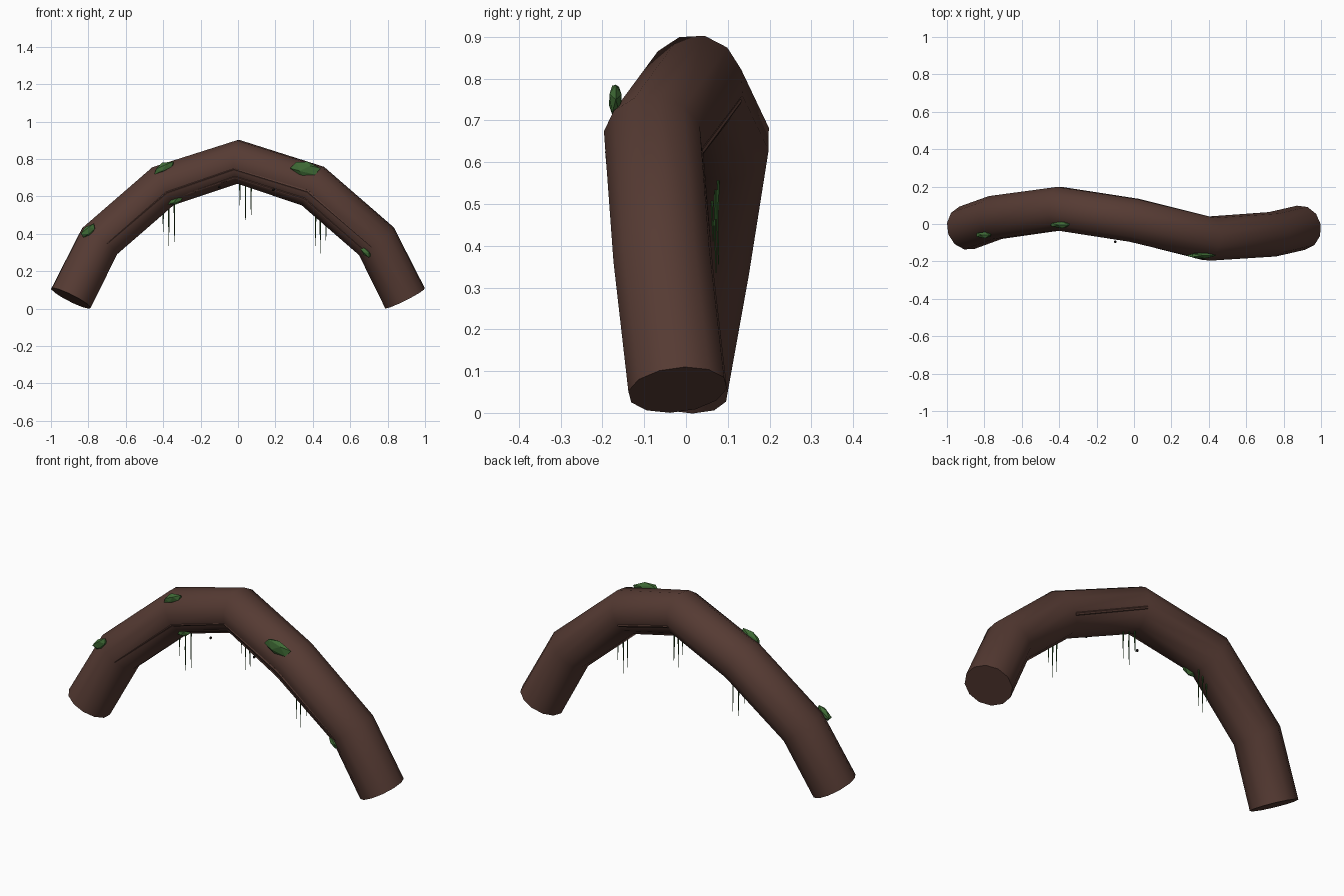
import bpy, bmesh, math, random
from mathutils import Vector, Matrix

if "Cube" in bpy.data.objects:
    bpy.data.objects.remove(bpy.data.objects["Cube"])

random.seed(4)


def material(name, rgb):
    m = bpy.data.materials.new(name)
    m.diffuse_color = (*rgb, 1)
    m.use_nodes = True
    m.node_tree.nodes["Principled BSDF"].inputs["Base Color"].default_value = m.diffuse_color
    return m


BARK = material("bark brown", (0.092, 0.043, 0.033))
RIDGE = material("dark bark", (0.060, 0.028, 0.021))
MOSS = material("moss green", (0.050, 0.147, 0.036))
VINE = material("vine green", (0.027, 0.090, 0.020))
SEED = material("seed black", (0.015, 0.012, 0.010))

# Centre line of the arched root
PATH = [Vector(p) for p in (
    (-0.893, -0.02, 0.055), (-0.74, 0.035, 0.36), (-0.40, 0.082, 0.655),
    (0, 0.02, 0.785),
    (0.40, -0.078, 0.655), (0.74, -0.055, 0.36), (0.893, -0.02, 0.055))]
RADIUS = 0.12


def tube(name, points, radius, sides_res, mat, taper=None):
    """Round tube along straight segments, as a mesh."""
    cu = bpy.data.curves.new(name, 'CURVE')
    cu.dimensions = '3D'
    cu.bevel_depth = radius
    cu.bevel_resolution = sides_res
    cu.use_fill_caps = True
    sp = cu.splines.new('POLY')
    sp.points.add(len(points) - 1)
    for i, p in enumerate(points):
        sp.points[i].co = (*p, 1)
        sp.points[i].radius = taper[i] if taper else 1
    ob = bpy.data.objects.new(name, cu)
    bpy.context.collection.objects.link(ob)
    cu.materials.append(mat)
    bpy.ops.object.select_all(action='DESELECT')
    ob.select_set(True)
    bpy.context.view_layer.objects.active = ob
    bpy.ops.object.convert(target='MESH')
    ob = bpy.context.object
    bpy.ops.object.shade_smooth_by_angle(angle=math.radians(50))
    return ob


def on_surface(i, angle, dist):
    """Point beside path point i; angle 0 = underside, 90 = front, -90 = back."""
    a, b = PATH[max(i - 1, 0)], PATH[min(i + 1, len(PATH) - 1)]
    t = ((PATH[i] - a).normalized() + (b - PATH[i]).normalized()).normalized()
    front = Vector((0, -1, 0))
    front = (front - t * front.dot(t)).normalized()
    under = t.cross(front)
    if under.z > 0:
        under = -under
    r = math.radians(angle)
    return PATH[i] + (under * math.cos(r) + front * math.sin(r)) * dist


# Main arch
tube("arched_root", PATH, RADIUS, 4, BARK)

# Thin bark ridges half sunk in the root
tube("front_ridge", [on_surface(i, 70, 0.114) for i in range(1, 6)], 0.009, 1, BARK,
     (0.6, 1, 1, 1, 0.6))
tube("lower_ridge", [on_surface(i, 45, 0.114) for i in range(2, 6)], 0.009, 1, BARK,
     (0.6, 1, 1, 0.6))
tube("back_ridge", [on_surface(i, -70, 0.114) for i in (3, 4)], 0.009, 1, BARK)


# Moss clumps: flattened faceted blobs lying on the bark
def moss(name, loc, size, tilt):
    bm = bmesh.new()
    bmesh.ops.create_icosphere(bm, subdivisions=1, radius=1)
    for v in bm.verts:
        v.co *= random.uniform(0.8, 1.1)
    bm.transform(Matrix.Translation(loc) @ Matrix.Rotation(math.radians(tilt), 4, 'Y')
                 @ Matrix.Diagonal((*size, 1)))
    me = bpy.data.meshes.new(name)
    bm.to_mesh(me)
    bm.free()
    me.materials.append(MOSS)
    bpy.context.collection.objects.link(bpy.data.objects.new(name, me))


moss("moss_left_low", (-0.80, -0.058, 0.415), (0.055, 0.02, 0.03), -38)
moss("moss_left_top", (-0.395, -0.005, 0.752), (0.065, 0.02, 0.028), -22)
moss("moss_left_under", (-0.335, 0.01, 0.577), (0.05, 0.02, 0.02), -15)
moss("moss_right_top", (0.36, -0.168, 0.75), (0.085, 0.018, 0.045), 15)
moss("moss_right_low", (0.685, -0.14, 0.30), (0.04, 0.02, 0.022), 45)

# Hanging vines in three groups of three: x, y, top z, tip z
GROUPS = {
    "left": [(-0.40, 0.065, 0.56, 0.41), (-0.37, 0.072, 0.57, 0.335), (-0.34, 0.078, 0.58, 0.355)],
    "middle": [(0.01, 0.02, 0.69, 0.55), (0.04, 0.012, 0.69, 0.47), (0.07, 0.005, 0.68, 0.50)],
    "right": [(0.415, -0.08, 0.55, 0.335), (0.44, -0.08, 0.53, 0.295), (0.47, -0.075, 0.50, 0.365)],
}
for group, strands in GROUPS.items():
    for n, (x, y, top, tip) in enumerate(strands):
        tube(f"vine_{group}_{n + 1}", [(x, y, top), (x, y - 0.003, (top + tip) / 2), (x, y, tip)],
             0.004, 1, VINE, (1, 0.8, 0.3))

# Tiny seeds beside the root
for n, loc in enumerate([(-0.10, -0.095, 0.65), (0.19, -0.13, 0.635)]):
    bpy.ops.mesh.primitive_ico_sphere_add(subdivisions=1, radius=0.008, location=loc)
    bpy.context.object.name = f"seed_{n + 1}"
    bpy.context.object.data.materials.append(SEED)
